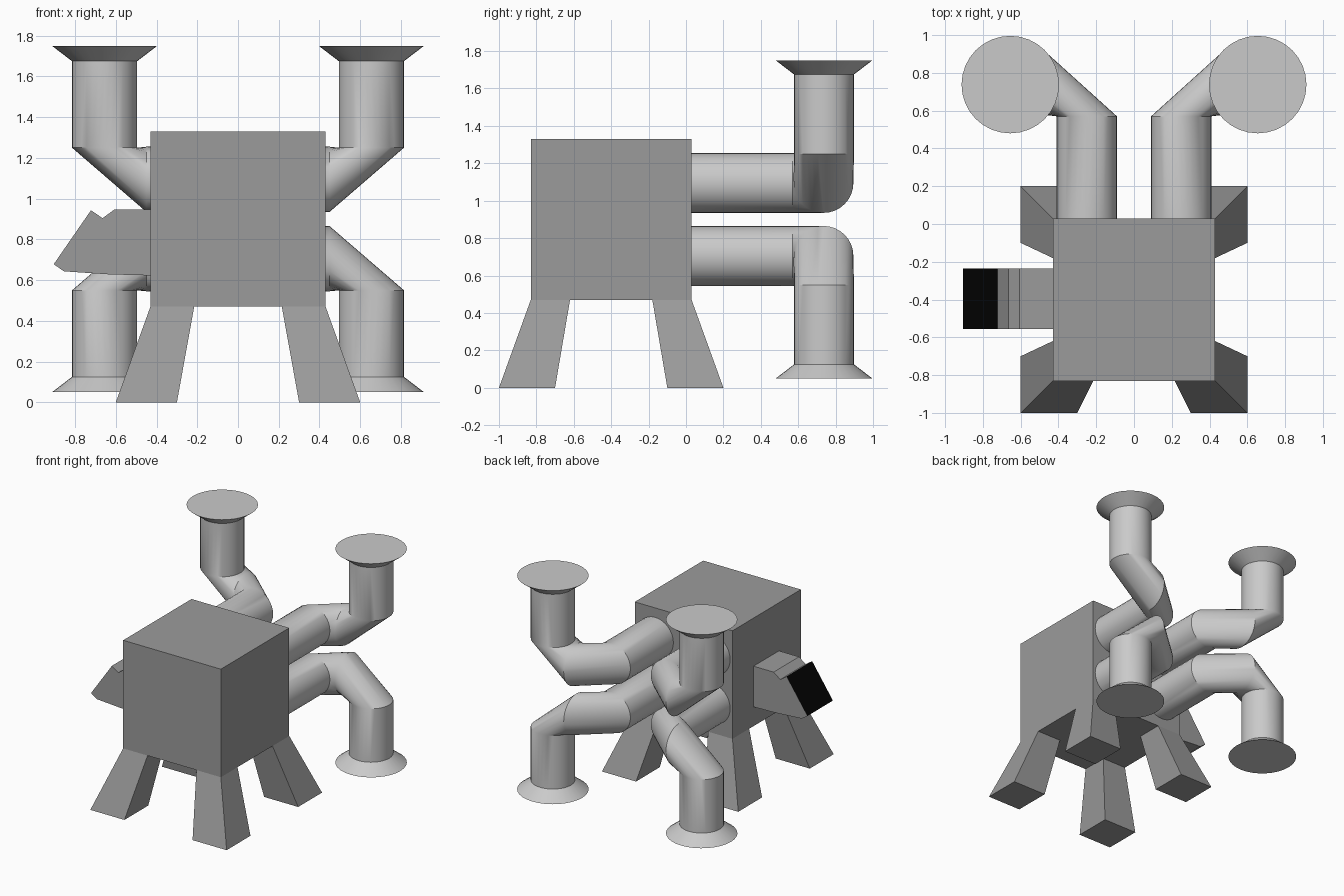
import bpy, bmesh, math

if "Cube" in bpy.data.objects:
    bpy.data.objects.remove(bpy.data.objects["Cube"])


def mat(name, v):
    m = bpy.data.materials.new(name)
    m.diffuse_color = (v, v, v, 1)
    m.use_nodes = True
    m.node_tree.nodes["Principled BSDF"].inputs["Base Color"].default_value = m.diffuse_color
    return m


BODY = mat("mid grey", 0.33)
PIPE = mat("light grey", 0.59)
BLACK = mat("black", 0.001)


def loft(name, rings, mats):
    """Skin matching rings of points and cap both ends."""
    bm = bmesh.new()
    vs = [[bm.verts.new(p) for p in r] for r in rings]
    n = len(vs[0])
    for a, b in zip(vs, vs[1:]):
        for i in range(n):
            j = (i + 1) % n
            bm.faces.new((a[i], a[j], b[j], b[i]))
    bm.faces.new(vs[0])
    bm.faces.new(vs[-1])
    bmesh.ops.recalc_face_normals(bm, faces=bm.faces[:])
    me = bpy.data.meshes.new(name)
    bm.to_mesh(me)
    bm.free()
    for m in mats:
        me.materials.append(m)
    ob = bpy.data.objects.new(name, me)
    bpy.context.collection.objects.link(ob)
    return ob


def rect(x0, x1, y0, y1, z):
    return [(x0, y0, z), (x1, y0, z), (x1, y1, z), (x0, y1, z)]


# Cubic body
loft("body", [rect(-0.43, 0.43, -0.83, 0.03, z) for z in (0.47, 1.33)], [BODY])

# Splayed tapering legs
for side, s in (("left", -1), ("right", 1)):
    for end, top, foot in (("front", (-0.83, -0.62), (-1.0, -0.70)),
                           ("back", (-0.18, 0.03), (-0.10, 0.20))):
        loft(f"{end}_{side}_leg", [rect(s * 0.30, s * 0.60, *foot, 0),
                                   rect(s * 0.215, s * 0.43, *top, 0.47)], [BODY])

# Side snout with a black slanted end
profile = [(-0.43, 0.623), (-0.63, 0.628), (-0.855, 0.643), (-0.905, 0.678),
           (-0.722, 0.943), (-0.665, 0.904), (-0.607, 0.947), (-0.43, 0.947)]
snout = loft("snout", [[(x, y, z) for x, z in profile] for y in (-0.555, -0.235)],
             [BODY, BLACK])
for f in snout.data.polygons:
    if f.normal.x < -0.7 and f.normal.z > 0.4:
        f.material_index = 1

# Four bent pipes with flared ends, mirrored left/right and about z = 0.9
R, N = 0.16, 32
ANGLES = [2 * math.pi * i / N for i in range(N)]


def pipe(name, sx, sz):
    def place(x, y, z):
        return (sx * x, y, 0.9 + sz * (z - 0.9))

    rings = [[place(0.25 + R * math.cos(t), y, 1.095 + R * math.sin(t)) for t in ANGLES]
             for y in (0.03, 0.57)]
    rings.append([place(0.45, 0.735 - R * math.cos(t), 1.095 + R * math.sin(t))
                  for t in ANGLES])
    for z, r in ((1.25, R), (1.675, R), (1.75, 0.258)):
        rings.append([place(0.655 - r * math.sin(t), 0.738 - r * math.cos(t), z)
                      for t in ANGLES])
    ob = loft(name, rings, [PIPE])
    bpy.ops.object.select_all(action='DESELECT')
    ob.select_set(True)
    bpy.context.view_layer.objects.active = ob
    bpy.ops.object.shade_smooth_by_angle(angle=math.radians(30))


for level, sz in (("upper", 1), ("lower", -1)):
    for side, sx in (("left", -1), ("right", 1)):
        pipe(f"{level}_{side}_pipe", sx, sz)
